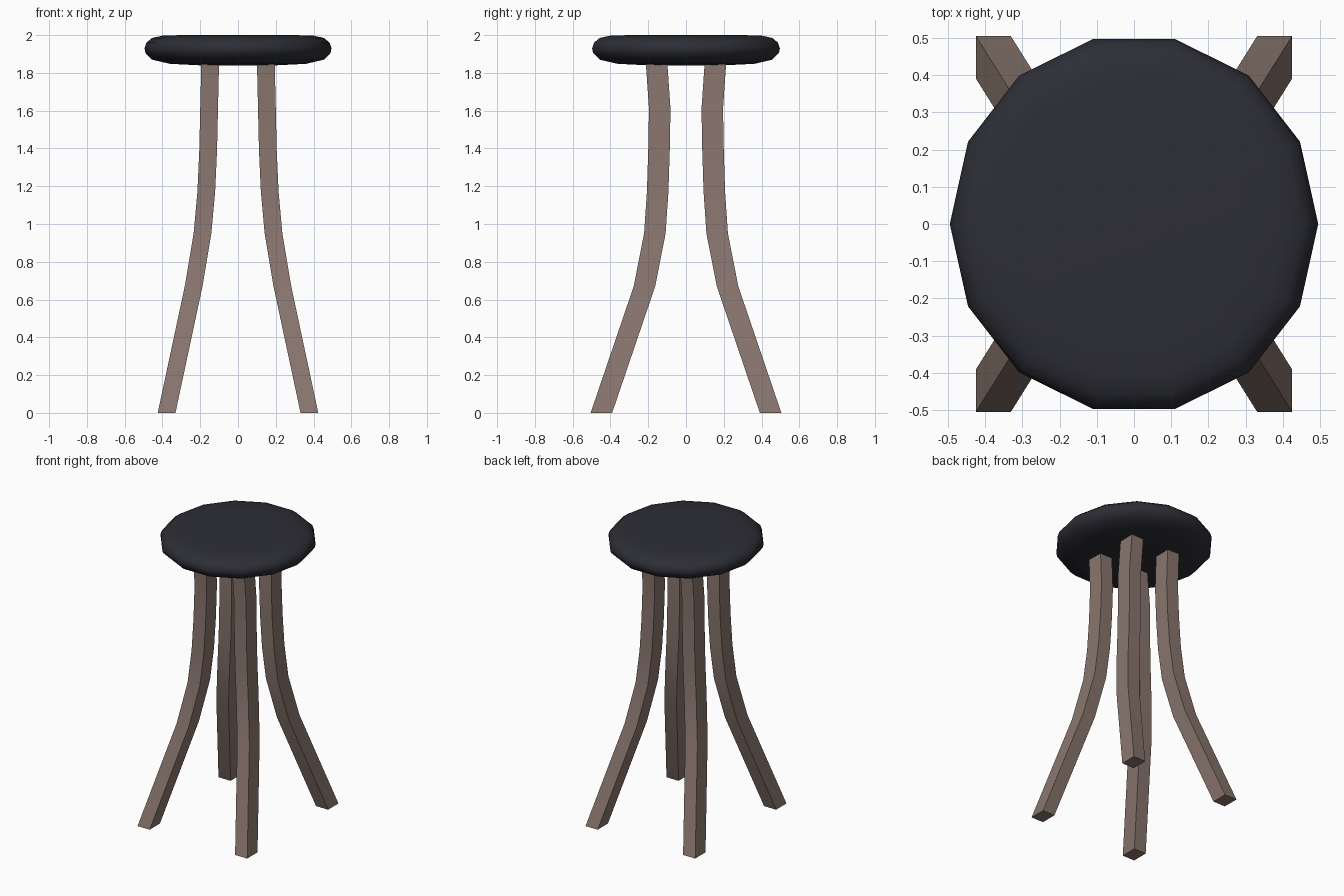
import bpy, bmesh, math

if "Cube" in bpy.data.objects:
    bpy.data.objects.remove(bpy.data.objects["Cube"])


def material(name, rgb):
    m = bpy.data.materials.new(name)
    m.diffuse_color = (*rgb, 1)
    m.use_nodes = True
    m.node_tree.nodes["Principled BSDF"].inputs["Base Color"].default_value = m.diffuse_color
    return m


def loft(name, rings, mat, angle):
    """Skin a stack of point rings, cap both ends, smooth by angle."""
    bm = bmesh.new()
    loops = [[bm.verts.new(p) for p in ring] for ring in rings]
    n = len(loops[0])
    for a, b in zip(loops, loops[1:]):
        for i in range(n):
            j = (i + 1) % n
            bm.faces.new((a[i], a[j], b[j], b[i]))
    bm.faces.new(loops[0][::-1])
    bm.faces.new(loops[-1])
    bmesh.ops.recalc_face_normals(bm, faces=bm.faces)
    me = bpy.data.meshes.new(name)
    bm.to_mesh(me)
    bm.free()
    me.materials.append(mat)
    ob = bpy.data.objects.new(name, me)
    bpy.context.collection.objects.link(ob)
    bpy.ops.object.select_all(action='DESELECT')
    ob.select_set(True)
    bpy.context.view_layer.objects.active = ob
    bpy.ops.object.shade_smooth_by_angle(angle=math.radians(angle))
    return ob


black = material("dark cushion", (0.026, 0.027, 0.036))
wood = material("brown wood", (0.25, 0.18, 0.155))

# Seat: 14-sided rounded cushion, (radius, height) from bottom to top
SIDES = 14
profile = [(0.20, 1.84), (0.36, 1.848), (0.455, 1.87), (0.49, 1.905),
           (0.495, 1.93), (0.485, 1.96), (0.455, 1.985), (0.40, 1.997), (0.30, 2.0)]
rings = []
for r, z in profile:
    rings.append([(r * math.cos(math.tau * k / SIDES),
                   r * 1.03 * math.sin(math.tau * k / SIDES), z) for k in range(SIDES)])
loft("seat", rings, black, 60)

# Legs: rectangular section swept along a splayed curve (centre x, centre y, z)
path = [(0.378, 0.448, 0), (0.235, 0.22, 0.67), (0.188, 0.165, 0.95),
        (0.168, 0.15, 1.17), (0.158, 0.143, 1.39), (0.153, 0.139, 1.61),
        (0.147, 0.157, 1.87)]
HX, HY = 0.047, 0.057
for y_name, sy in (("front", -1), ("back", 1)):
    for x_name, sx in (("left", -1), ("right", 1)):
        rings = [[(sx * (x + dx * HX), sy * (y + dy * HY), z)
                  for dx, dy in ((-1, -1), (1, -1), (1, 1), (-1, 1))] for x, y, z in path]
        loft(f"{y_name}_{x_name}_leg", rings, wood, 30)
